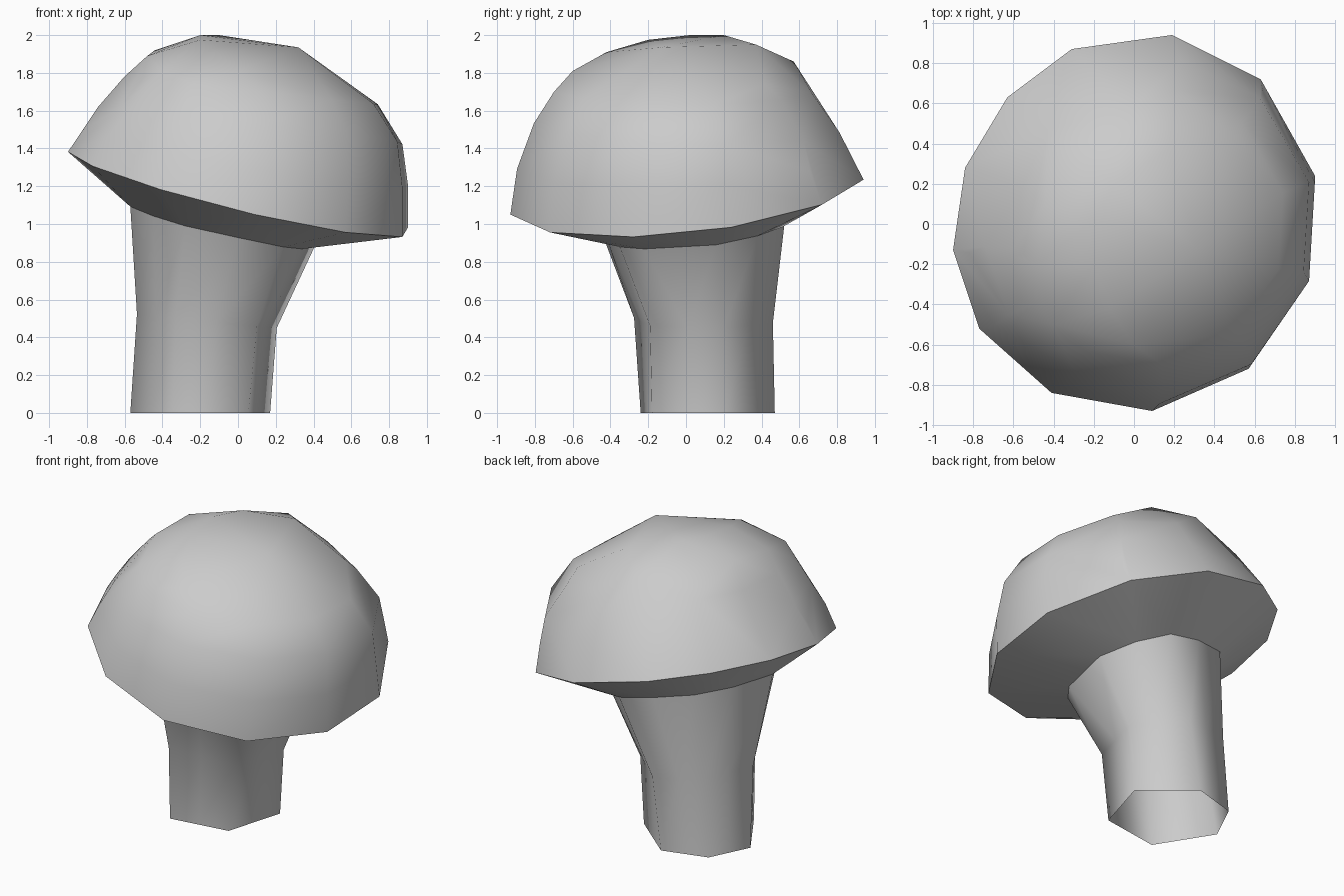
import bpy, bmesh
from mathutils import Vector

cube = bpy.data.objects.get("Cube")
if cube:
    bpy.data.objects.remove(cube, do_unlink=True)

grey = bpy.data.materials.new("plain_grey")
grey.use_nodes = True
colour = (0.6, 0.6, 0.6, 1)
grey.diffuse_color = colour
grey.node_tree.nodes["Principled BSDF"].inputs["Base Color"].default_value = colour


def finish(bm, name, angle):
    """Turn a bmesh into a shaded object with the grey material."""
    mesh = bpy.data.meshes.new(name)
    bm.to_mesh(mesh)
    bm.free()
    mesh.materials.append(grey)
    obj = bpy.data.objects.new(name, mesh)
    bpy.context.collection.objects.link(obj)
    bpy.ops.object.select_all(action="DESELECT")
    obj.select_set(True)
    bpy.context.view_layer.objects.active = obj
    bpy.ops.object.shade_smooth_by_angle(angle=angle)


def tilted(outline, height, slope_x, slope_y, scale=(1, 1), centre=(0, 0)):
    """Scale an outline and lay it on a sloping plane."""
    points = []
    for x, y in outline:
        px = centre[0] + x * scale[0]
        py = centre[1] + y * scale[1]
        points.append(Vector((px, py, height + slope_x * px + slope_y * py)))
    return points


def with_midpoints(points):
    """Insert the middle of every side, so the section meets the finer neck."""
    result = []
    for here, there in zip(points, points[1:] + points[:1]):
        result += [here, (here + there) / 2]
    return result


# Outlines: irregular twelve-sided rim and neck, six-sided stem sections
rim = [(.19, .94), (.63, .72), (.9, .24), (.87, -.28), (.57, -.72), (.09, -.93),
       (-.41, -.84), (-.77, -.52), (-.9, -.13), (-.84, .28), (-.63, .63), (-.31, .87)]
foot = [(-.345, -.24), (.055, -.18), (.17, .21), (-.14, .47), (-.44, .385), (-.57, .12)]
waist = [(-.33, -.275), (.1, -.19), (.205, .2), (-.07, .46), (-.4, .38), (-.535, .04)]
neck = [(-.28, -.46), (0, -.42), (.24, -.35), (.34, -.22), (.41, .16), (.3, .38),
        (.14, .52), (-.1, .5), (-.35, .41), (-.5, .2), (-.57, -.12), (-.45, -.33)]
neck_points = tilted(neck, .97, -.235, .1)

# Cap: leaning dome over a shallow tapered underside, open where the stem enters
dome_points = tilted(rim, 1.176, -.245, .112)
dome_points += tilted(rim, 1.36, -.18, .05, (.955, .94), (.04, -.02))
dome_points += tilted(rim, 1.53, -.118, -.025, (.895, .866), (.065, 0))
dome_points += tilted(rim, 1.715, -.11, 0, (.745, .73), (.07, -.02))
crown = [(.32, -.13, 1.935), (.17, .37, 1.95), (-.02, .57, 1.86), (-.43, .47, 1.79),
         (-.44, .1, 1.92), (-.48, -.2, 1.89), (-.4, -.5, 1.81), (0, -.6, 1.81),
         (-.12, -.42, 1.91), (.52, .42, 1.74), (-.2, .02, 2), (-.1, .2, 2), (-.2, -.2, 1.975)]
dome_points += [Vector(p) for p in crown]
bm = bmesh.new()
for point in dome_points:
    bm.verts.new(point)
neck_verts = {bm.verts.new(point) for point in neck_points}
bmesh.ops.convex_hull(bm, input=bm.verts)
plug = [f for f in bm.faces if neck_verts.issuperset(f.verts)]
bmesh.ops.recalc_face_normals(bm, faces=bm.faces)
bmesh.ops.delete(bm, geom=plug, context="FACES")
spare = [v for v in bm.verts if not v.link_faces]
bmesh.ops.delete(bm, geom=spare, context="VERTS")
finish(bm, "cap", 0.6)

# Stem: open loft through foot, waist and flared neck
bm = bmesh.new()
sections = [with_midpoints(tilted(foot, 0, 0, 0)),
            with_midpoints(tilted(waist, .47, -.1, 0)),
            neck_points]
rings = [[bm.verts.new(p) for p in section] for section in sections]
for low, high in zip(rings, rings[1:]):
    for i in range(len(low)):
        j = (i + 1) % len(low)
        bm.faces.new((low[i], low[j], high[j], high[i]))
finish(bm, "stem", 1.2)
